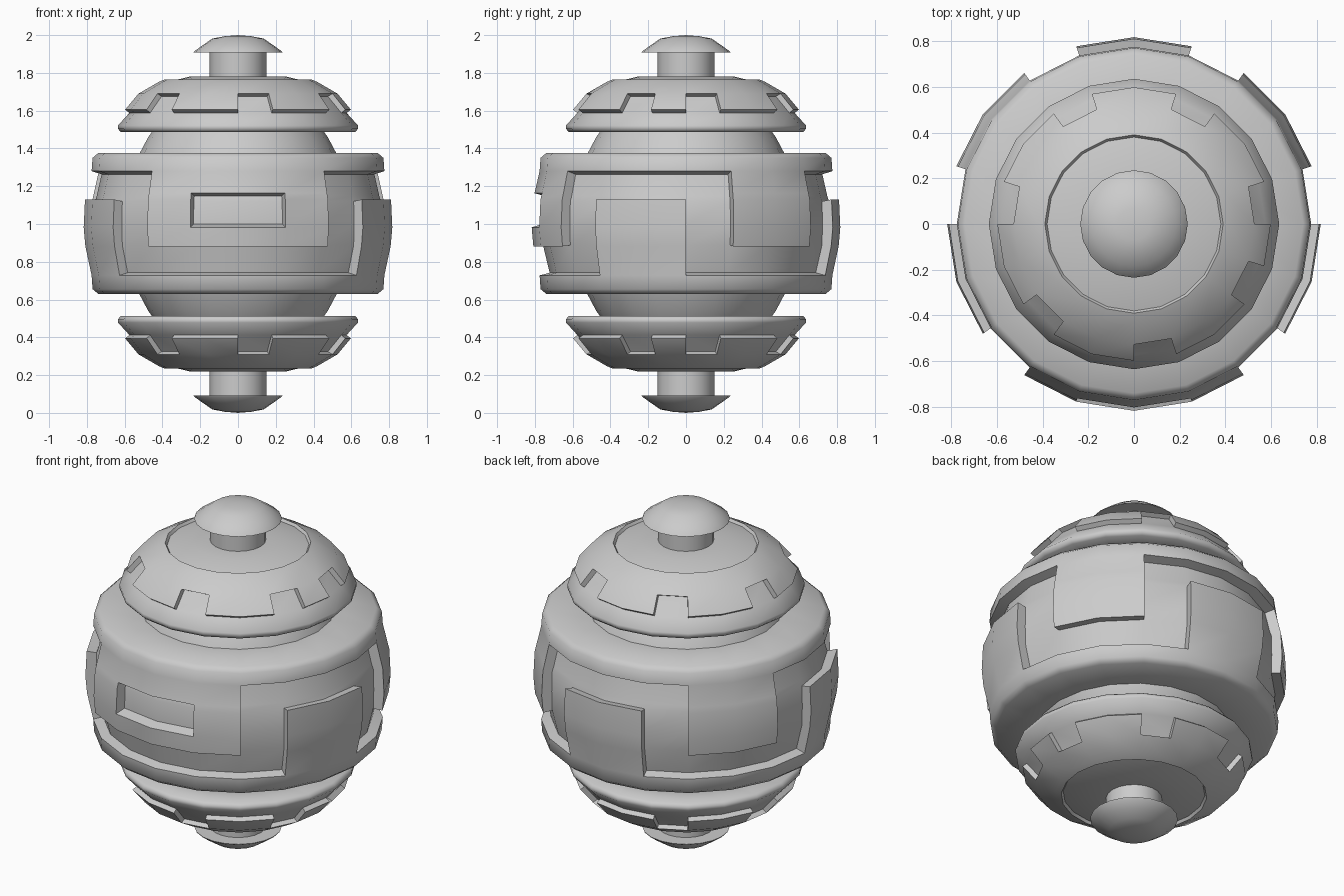
import bpy, bmesh, math

if "Cube" in bpy.data.objects:
    bpy.data.objects.remove(bpy.data.objects["Cube"])

SEG = 20      # sides around the vertical axis
CZ = 1.0      # centre height


def smooth(ob, deg=50):
    bpy.ops.object.select_all(action='DESELECT')
    ob.select_set(True)
    bpy.context.view_layer.objects.active = ob
    bpy.ops.object.shade_smooth_by_angle(angle=math.radians(deg))


def two_level_lathe(name, base, raised=None, is_raised=lambda s, j: False, flip=1):
    """Closed lathe of a (radius, height) profile; cells flagged by is_raised
    sit on the raised profile and get walls down to the base profile."""
    levels = (base, raised or base)
    n = len(base)
    bm = bmesh.new()
    cache = {}

    def vert(lv, s, j):
        s, j = s % SEG, j % n
        key = (lv, s, j)
        if key not in cache:
            r, z = levels[lv][j]
            a = 2 * math.pi * s / SEG
            cache[key] = bm.verts.new((r * math.cos(a), r * math.sin(a), CZ + flip * z))
        return cache[key]

    def lev(s, j):
        return int(is_raised(s % SEG, j % n))

    for s in range(SEG):
        for j in range(n):
            lv = lev(s, j)
            bm.faces.new([vert(lv, s, j), vert(lv, s + 1, j),
                          vert(lv, s + 1, j + 1), vert(lv, s, j + 1)])
            if lev(s + 1, j) != lv:
                bm.faces.new([vert(0, s + 1, j), vert(0, s + 1, j + 1),
                              vert(1, s + 1, j + 1), vert(1, s + 1, j)])
            if lev(s, j + 1) != lv:
                bm.faces.new([vert(0, s, j + 1), vert(0, s + 1, j + 1),
                              vert(1, s + 1, j + 1), vert(1, s, j + 1)])
    bmesh.ops.remove_doubles(bm, verts=bm.verts, dist=1e-5)
    bmesh.ops.dissolve_degenerate(bm, edges=bm.edges, dist=1e-5)
    bmesh.ops.recalc_face_normals(bm, faces=bm.faces)
    me = bpy.data.meshes.new(name)
    bm.to_mesh(me)
    bm.free()
    ob = bpy.data.objects.new(name, me)
    bpy.context.collection.objects.link(ob)
    smooth(ob)
    return ob


# Inner core, slightly elongated
bpy.ops.mesh.primitive_uv_sphere_add(segments=SEG, ring_count=24, radius=0.60,
                                     location=(0, 0, CZ), scale=(1, 1, 1.255))
core = bpy.context.object
core.name = "inner_core"
smooth(core)

# Equator band: rims joined to interlocking tabs
band_base = [(.50, -.37), (.74, -.37), (.77, -.345), (.722, -.258), (.757, -.112),
             (.76, 0), (.757, .12), (.748, .148), (.722, .263), (.77, .35),
             (.74, .376), (.50, .376)]
band_raised = list(band_base)
for i, p in {3: (.775, -.272), 4: (.808, -.118), 5: (.817, -.018), 6: (.81, .13),
             7: (.802, .163), 8: (.775, .28)}.items():
    band_raised[i] = p
UPPER = {1, 2, 7, 8, 13, 14, 15, 16}
LOWER = {4, 5, 10, 11, 18, 19}
SLOT = {14, 15}


def band_mask(s, j):
    if j < 3 or j > 7:
        return True
    if s in UPPER:
        return j >= 4 and not (s in SLOT and j in (5, 6))
    return s in LOWER and j <= 5


two_level_lathe("equator_band", band_base, band_raised, band_mask)

# Notched end caps, upper and lower
cap_base = [(.40, .487), (.62, .487), (.635, .503), (.635, .522), (.575, .588),
            (.50, .676), (.42, .752), (.39, .765), (.38, .75), (.25, .782), (.12, .782)]
cap_raised = list(cap_base)
cap_raised[4] = (.598, .605)
cap_raised[5] = (.527, .69)
NOTCHES = {0, 3, 6, 9, 12, 15, 18}


def cap_mask(s, j):
    return j == 5 or (j == 4 and s not in NOTCHES)


# End knobs: stem with a domed head
knob = [(0, .70), (.15, .70), (.15, .908), (.235, .908), (.232, .914),
        (.185, .948), (.135, .982), (.07, .994), (0, 1.0)]

for label, f in (("upper", 1), ("lower", -1)):
    two_level_lathe(label + "_cap", cap_base, cap_raised, cap_mask, f)
    two_level_lathe(label + "_knob", knob, flip=f)
